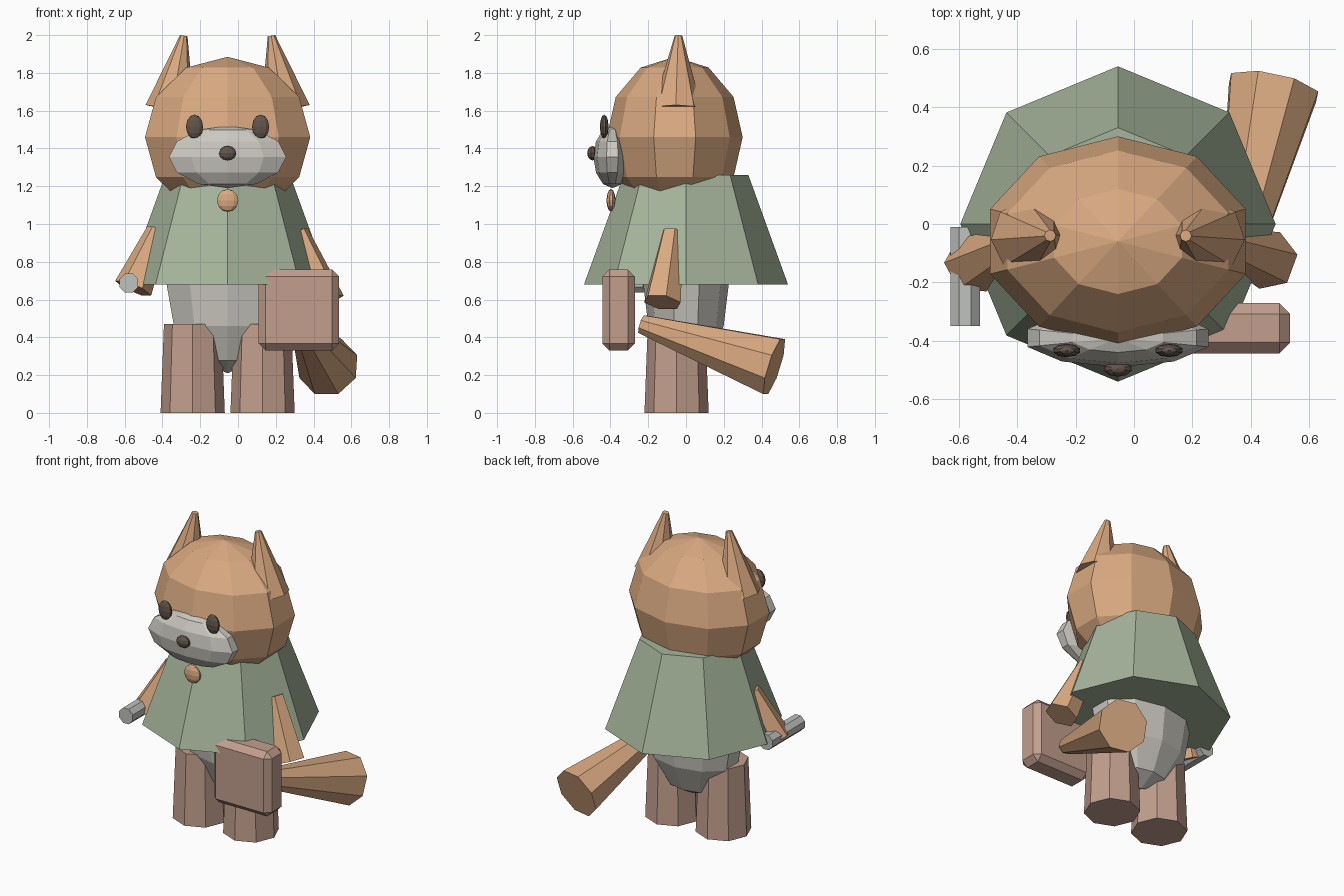
import bpy, bmesh, math
from mathutils import Vector

if "Cube" in bpy.data.objects:
    bpy.data.objects.remove(bpy.data.objects["Cube"])

CX = -0.055  # body centre line


def material(name, rgb):
    m = bpy.data.materials.new(name)
    m.diffuse_color = (*rgb, 1)
    m.use_nodes = True
    m.node_tree.nodes["Principled BSDF"].inputs["Base Color"].default_value = m.diffuse_color
    return m


ORANGE = material("orange fur", (0.70, 0.40, 0.22))
CREAM = material("cream fur", (0.60, 0.58, 0.53))
GREEN = material("green cloth", (0.38, 0.46, 0.33))
LEATHER = material("pink brown leather", (0.54, 0.345, 0.27))
DARK = material("dark brown", (0.125, 0.09, 0.07))
METAL = material("pale grey", (0.53, 0.54, 0.52))


def finish(name, bm, mat):
    bmesh.ops.recalc_face_normals(bm, faces=bm.faces)
    me = bpy.data.meshes.new(name)
    bm.to_mesh(me)
    bm.free()
    me.materials.append(mat)
    ob = bpy.data.objects.new(name, me)
    bpy.context.collection.objects.link(ob)
    return ob


def ellipsoid(name, centre, radii, mat, segments=10, rings=6):
    """Low-poly sphere with an edge column facing the front."""
    bm = bmesh.new()
    c, r = Vector(centre), radii
    top = bm.verts.new(c + Vector((0, 0, r[2])))
    bottom = bm.verts.new(c - Vector((0, 0, r[2])))
    rows = []
    for i in range(1, rings):
        t = math.pi * i / rings
        row = []
        for k in range(segments):
            a = math.pi / 2 + 2 * math.pi * k / segments
            row.append(bm.verts.new(c + Vector((
                r[0] * math.sin(t) * math.cos(a),
                r[1] * math.sin(t) * math.sin(a),
                r[2] * math.cos(t)))))
        rows.append(row)
    for k in range(segments):
        n = (k + 1) % segments
        bm.faces.new((top, rows[0][k], rows[0][n]))
        bm.faces.new((bottom, rows[-1][n], rows[-1][k]))
        for u, v in zip(rows, rows[1:]):
            bm.faces.new((u[k], v[k], v[n], u[n]))
    return finish(name, bm, mat)


def taper(name, start, end, r0, r1, sides, mat, phase=0.0):
    """Capped tapered prism running from start to end."""
    bm = bmesh.new()
    a, b = Vector(start), Vector(end)
    d = b - a
    vertical = abs(d.x) + abs(d.y) < 1e-6
    q = d.to_track_quat('Z', 'Y')
    loops = []
    for p, r in ((a, r0), (b, r1)):
        loop = []
        for k in range(sides):
            t = math.radians(phase) + 2 * math.pi * k / sides
            v = Vector((r * math.cos(t), r * math.sin(t), 0))
            loop.append(bm.verts.new(p + (v if vertical else q @ v)))
        loops.append(loop)
    for k in range(sides):
        n = (k + 1) % sides
        bm.faces.new((loops[0][k], loops[0][n], loops[1][n], loops[1][k]))
    bm.faces.new(loops[0][::-1])
    bm.faces.new(loops[1])
    return finish(name, bm, mat)


# Torso and cloak
ellipsoid("body", (CX, 0, 0.71), (0.345, 0.23, 0.50), CREAM)
taper("cloak", (CX, 0, 0.68), (CX, 0, 1.26), 0.54, 0.33, 8, GREEN)
ellipsoid("cloak_clasp", (CX, -0.397, 1.125), (0.06, 0.024, 0.06), ORANGE)

# Head and face
ellipsoid("head", (CX, -0.06, 1.46), (0.46, 0.36, 0.425), ORANGE)
ellipsoid("muzzle", (CX, -0.39, 1.355), (0.326, 0.10, 0.165), CREAM)
ellipsoid("nose", (CX, -0.495, 1.375), (0.048, 0.028, 0.038), DARK)

# Paired parts
for side, s in (("left", -1), ("right", 1)):
    ellipsoid(side + "_eye", (CX + s * 0.175, -0.433, 1.515),
              (0.048, 0.023, 0.064), DARK)
    taper(side + "_ear", (CX + s * 0.305, -0.045, 1.606),
          (CX + s * 0.232, -0.04, 1.997), 0.132, 0.02, 8, ORANGE)
    x = CX + s * 0.185
    taper(side + "_leg", (x, -0.05, 0), (x, -0.05, 0.47),
          0.17, 0.152, 8, LEATHER)

# Arms
taper("right_arm", (0.315, -0.07, 0.955), (0.465, -0.125, 0.585),
      0.06, 0.103, 6, ORANGE)
taper("left_arm", (-0.425, -0.07, 0.965), (-0.555, -0.14, 0.66),
      0.06, 0.103, 6, ORANGE)

# Tail
taper("tail", (0.33, -0.235, 0.47), (0.478, 0.467, 0.245),
      0.053, 0.165, 8, ORANGE, 22.5)

# Held rod
taper("rod", (-0.578, -0.35, 0.687), (-0.578, -0.01, 0.687),
      0.054, 0.054, 8, METAL, 22.5)

# Satchel with chamfered edges
bm = bmesh.new()
bmesh.ops.create_cube(bm, size=1)
for v in bm.verts:
    v.co = Vector((0.322 + v.co.x * 0.425, -0.357 + v.co.y * 0.172,
                   0.545 + v.co.z * 0.43))
satchel = finish("satchel", bm, LEATHER)
bevel = satchel.modifiers.new("chamfer", 'BEVEL')
bevel.width = 0.037
bevel.segments = 1
